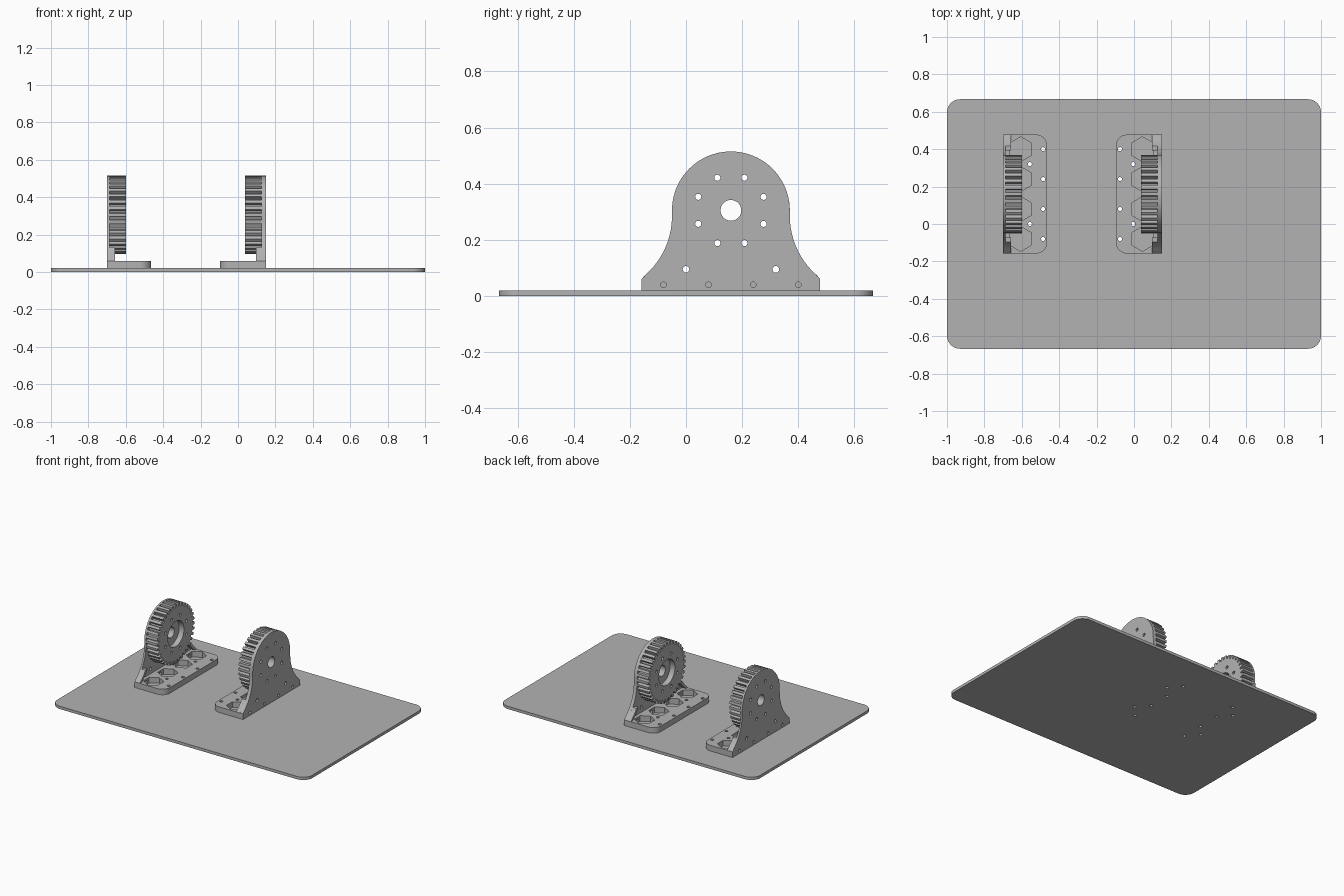
import bpy, bmesh, math
from math import cos, sin, pi, sqrt

if "Cube" in bpy.data.objects:
    bpy.data.objects.remove(bpy.data.objects["Cube"], do_unlink=True)

grey = bpy.data.materials.new("light_grey")
grey.use_nodes = True
grey.diffuse_color = (0.45, 0.45, 0.45, 1)
grey.node_tree.nodes["Principled BSDF"].inputs["Base Color"].default_value = grey.diffuse_color


def prisms(name, outlines, axis, a, b):
    """Extrude 2D outlines along x (outline in y,z) or z (outline in x,y)."""
    bm = bmesh.new()
    for pts in outlines:
        ends = []
        for h in (a, b):
            ends.append([bm.verts.new((h, p, q) if axis == "X" else (p, q, h)) for p, q in pts])
        lo, hi = ends
        bm.faces.new(lo[::-1])
        bm.faces.new(hi)
        for i in range(len(pts)):
            j = (i + 1) % len(pts)
            bm.faces.new((lo[i], lo[j], hi[j], hi[i]))
    bmesh.ops.recalc_face_normals(bm, faces=bm.faces)
    mesh = bpy.data.meshes.new(name)
    bm.to_mesh(mesh)
    bm.free()
    obj = bpy.data.objects.new(name, mesh)
    bpy.context.collection.objects.link(obj)
    mesh.materials.append(grey)
    return obj


def activate(obj):
    bpy.ops.object.select_all(action="DESELECT")
    obj.select_set(True)
    bpy.context.view_layer.objects.active = obj


def cut(obj, outlines, axis, a, b):
    cutter = prisms("cutter", outlines, axis, a, b)
    cutter.hide_render = True
    mod = obj.modifiers.new("cut", "BOOLEAN")
    mod.operation = "DIFFERENCE"
    mod.solver = "EXACT"
    mod.object = cutter
    activate(obj)
    bpy.ops.object.modifier_apply(modifier=mod.name)
    bpy.data.objects.remove(cutter, do_unlink=True)


def smooth(obj):
    activate(obj)
    bpy.ops.object.shade_smooth_by_angle(angle=math.radians(30))


def arc(cx, cy, r, start, end, n):
    return [(cx + r * cos(start + (end - start) * i / n),
             cy + r * sin(start + (end - start) * i / n)) for i in range(n + 1)]


def circle(cx, cy, r, n=20):
    return arc(cx, cy, r, 0, 2 * pi, n)[:-1]


CY, CZ, R = 0.16, 0.305, 0.21          # pulley centre and radius
HALF, TOP, FLOOR = 0.318, 0.06, 0.02   # foot half length, foot top, plate top
FLARE, FLARE_Z = 0.28, 0.285           # radius and centre height of the wall flare
BOLT_Y = [CY + 0.16 * k for k in (-1.5, -0.5, 0.5, 1.5)]


def flare(z):
    """Half width of the wall at height z."""
    return R + FLARE - sqrt(FLARE ** 2 - (FLARE_Z - z) ** 2)


# Wall outline: foot, flared sides and round top
levels = [TOP + (FLARE_Z - TOP) * i / 14 for i in range(15)]
right_side = [(CY + min(HALF, flare(z)), z) for z in levels]
left_side = [(2 * CY - y, z) for y, z in reversed(right_side)]
wall_outline = ([(CY - HALF, FLOOR), (CY + HALF, FLOOR)] + right_side
                + arc(CY, CZ, R, 0, pi, 40) + left_side)

# Toothed pulley outline
TEETH, ROOT = 36, 0.187
step = 2 * pi / TEETH
pulley_outline = []
for k in range(TEETH):
    for r, f in ((ROOT, -0.36), (R, -0.24), (R, 0.24), (ROOT, 0.36)):
        pulley_outline.append((CY + r * cos((k + f) * step), CZ + r * sin((k + f) * step)))

ring = [circle(CY + 0.126 * cos(pi / 8 + k * pi / 4),
               CZ + 0.126 * sin(pi / 8 + k * pi / 4), 0.011, 12) for k in range(8)]
bore = [circle(CY, CZ, 0.037, 32)]

# Base plate with rounded corners
c = 0.07
plate_outline = []
for k, (sx, sy) in enumerate(((1, 1), (-1, 1), (-1, -1), (1, -1))):
    plate_outline += arc(sx * (1 - c), sy * (0.667 - c), c, k * pi / 2, (k + 1) * pi / 2, 10)
plate = prisms("base_plate", [plate_outline], "Z", 0, FLOOR)


def bracket(side, outer, d, t):
    """Bracket whose outer face is at x = outer and whose foot points along d."""
    inner = outer + d * t
    X = lambda u: inner + d * u

    wall = prisms(side + "_bracket_wall", [wall_outline], "X", outer, inner)
    bolts = [circle(y, 0.04, 0.01, 12) for y in BOLT_Y]
    lower = [circle(CY + s * 0.16, 0.095, 0.012, 12) for s in (-1, 1)]
    cut(wall, bolts + lower + ring + bore, "X", outer - 0.05, inner + d * 0.003 + 0.0)if d > 0 else \
        cut(wall, bolts + lower + ring + bore, "X", inner - 0.003, outer + 0.05)

    # Foot with rounded inner corners, hexagonal nut pockets and screw holes
    w, r = 0.223, 0.06
    local = [(0, CY - HALF)] + arc(w - r, CY - HALF + r, r, -pi / 2, 0, 10) \
        + arc(w - r, CY + HALF - r, r, 0, pi / 2, 10) + [(0, CY + HALF)]
    foot = prisms(side + "_bracket_foot", [[(X(u), y) for u, y in local]], "Z", FLOOR, TOP)
    pockets = [arc(X(0.081), y, 0.066, pi / 6, pi / 6 + 2 * pi, 6)[:-1] for y in BOLT_Y]
    screws = [circle(X(0.201), y, 0.011, 12) for y in BOLT_Y]
    screws += [circle(X(0.128 + 0.002), CY + s * 0.16, 0.011, 12) for s in (-1, 1)]
    cut(foot, pockets + screws, "Z", -0.1, 0.2)
    cut(foot, bolts, "X", *sorted((X(-0.01), X(0.06))))
    cut(plate, screws, "Z", -0.1, 0.2)

    # Stiffening ribs along the lower flares
    low = [TOP + 0.07 * i / 6 for i in range(7)]
    ribs = []
    for s in (-1, 1):
        ribs.append([(CY + s * min(HALF, flare(z)), z) for z in low]
                    + [(CY + s * (flare(z) - 0.025), z) for z in reversed(low)])
    rib = prisms(side + "_bracket_ribs", ribs, "X", inner, X(0.029))

    # Pulley with a bearing recess on its inner face
    pulley = prisms(side + "_pulley", [pulley_outline], "X", inner, X(0.088))
    cut(pulley, ring + bore, "X", *sorted((X(-0.05), X(0.2))))
    cut(pulley, [circle(CY, CZ, 0.09, 40)], "X", *sorted((X(0.05), X(0.2))))

    for obj in (wall, foot, rib, pulley):
        smooth(obj)


bracket("right", -0.70, 1, 0.013)
bracket("left", 0.15, -1, 0.024)
smooth(plate)
